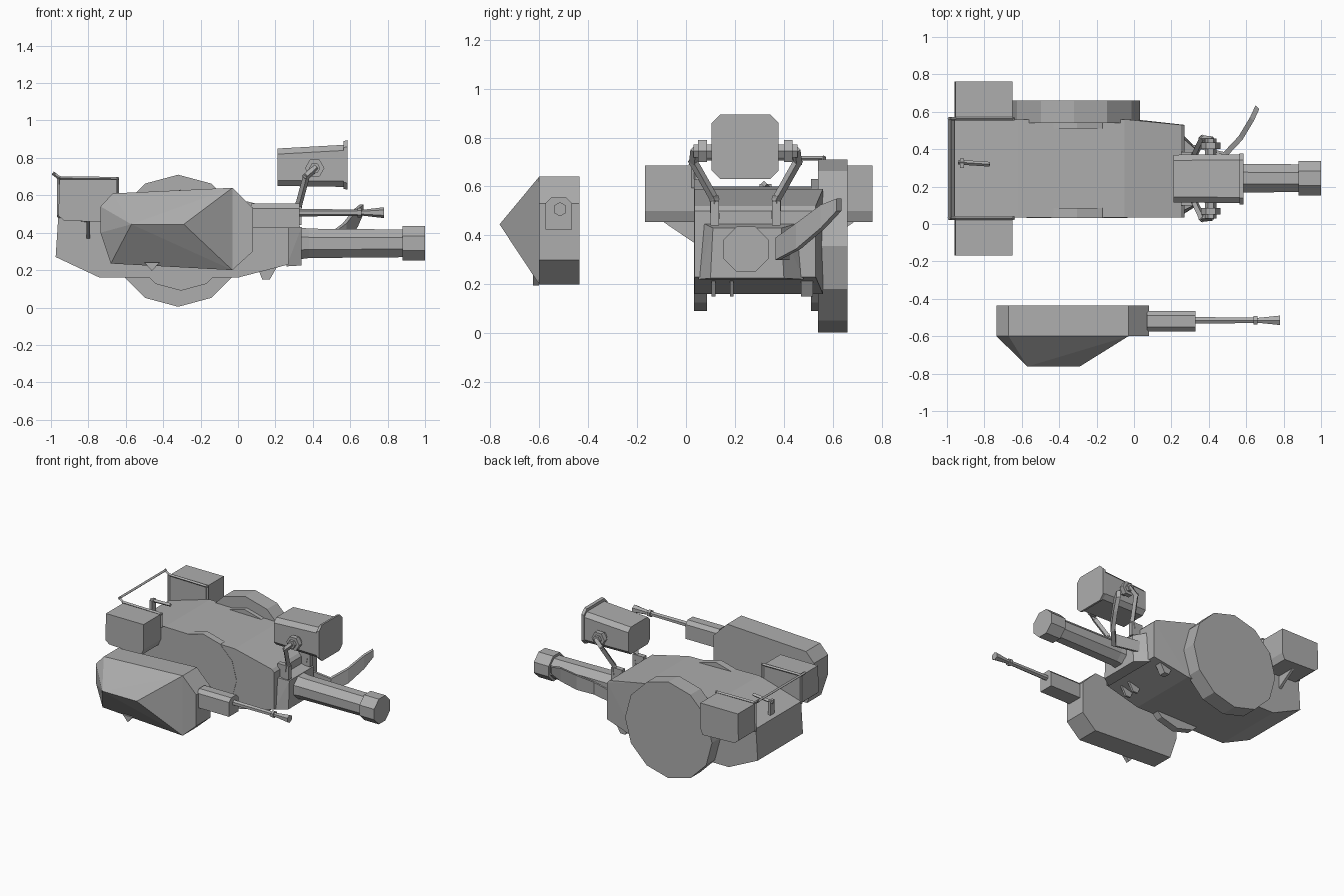
import bpy
import bmesh
from math import cos, sin, pi
from mathutils import Vector

cube = bpy.data.objects.get("Cube")
if cube:
    bpy.data.objects.remove(cube, do_unlink=True)

grey = bpy.data.materials.new("plain_grey")
grey.use_nodes = True
COLOR = (0.42, 0.42, 0.42, 1)
grey.diffuse_color = COLOR
grey.node_tree.nodes["Principled BSDF"].inputs["Base Color"].default_value = COLOR

MID = 0.2975  # centre plane of the hull


def flip(points):
    return [(x, 2 * MID - y, z) for x, y, z in points]


def solid(name, *groups):
    """Join convex solids, each given by its corner points."""
    mesh = bpy.data.meshes.new(name)
    bm = bmesh.new()
    for pts in groups:
        part = bmesh.new()
        for p in pts:
            part.verts.new(p)
        res = bmesh.ops.convex_hull(part, input=part.verts[:])
        loose = [v for v in part.verts if not v.link_faces]
        bmesh.ops.delete(part, geom=loose, context='VERTS')
        bmesh.ops.dissolve_limit(part, angle_limit=0.01, verts=part.verts[:], edges=part.edges[:])
        bmesh.ops.recalc_face_normals(part, faces=part.faces[:])
        tmp = bpy.data.meshes.new("tmp")
        part.to_mesh(tmp)
        part.free()
        bm.from_mesh(tmp)
        bpy.data.meshes.remove(tmp)
    bm.to_mesh(mesh)
    bm.free()
    mesh.materials.append(grey)
    obj = bpy.data.objects.new(name, mesh)
    bpy.context.collection.objects.link(obj)
    return obj


def box(x0, x1, y0, y1, z0, z1):
    return [(x, y, z) for x in (x0, x1) for y in (y0, y1) for z in (z0, z1)]


def slab(profile, y0, y1):
    """Extrude an xz profile along y."""
    return [(x, y, z) for y in (y0, y1) for x, z in profile]


def ring(n, r, turn=0.0):
    return [(r * cos(2 * pi * (i + turn) / n), r * sin(2 * pi * (i + turn) / n)) for i in range(n)]


def disc(n, cx, cz, r, y0, y1):
    return slab([(cx + a, cz + b) for a, b in ring(n, r)], y0, y1)


def tube(n, cy, cz, x0, x1, r0, r1):
    return [(x, cy + a, cz + b) for x, r in ((x0, r0), (x1, r1)) for a, b in ring(n, r, 0.5)]


def rods(path, r):
    """Square rods following a path."""
    out = []
    for p, q in zip(path, path[1:]):
        p, q = Vector(p), Vector(q)
        d = (q - p).normalized()
        u = d.orthogonal().normalized()
        v = d.cross(u)
        out.append([e + (u * a + v * b) * r for e in (p - d * r, q + d * r)
                    for a in (-1, 1) for b in (-1, 1)])
    return out


# Hull
hull_side = [(-.975, .27), (-.96, .50), (-.62, .60), (-.05, .59), (.25, .52),
             (.27, .50), (.27, .23), (0, .16), (-.74, .16)]
solid("hull", [(x, y - (.03 if x > .2 and y > .5 else 0), z)
               for x, y, z in slab(hull_side, .035, .56)])

# Drum on the left side, with bearing rings set into the hull sides
solid("side_drum", disc(12, -.32, .357, .353, .54, .66))
solid("bearing_rings", disc(12, -.305, .36, .27, .51, .56), disc(12, -.305, .36, .27, .033, .085))

# Main gun
solid("gun_mantlet", [(.26, .05, .22), (.26, .48, .22), (.26, .07, .45), (.26, .46, .45),
                      (.34, .10, .225), (.34, .40, .225), (.34, .11, .43), (.34, .39, .43)])
solid("main_barrel", tube(8, .245, .343, .33, .38, .092, .085),
      tube(8, .245, .343, .38, .90, .085, .08))
solid("main_muzzle", tube(8, .245, .343, .88, 1.0, .1, .1))

# Detached side pod with a faceted outer face
outline = [(-.735, .54), (-.67, .61), (-.03, .64), (.08, .53),
           (.08, .30), (-.03, .20), (-.68, .235), (-.735, .40)]
ridge = [(-.57, -.762, .445), (-.29, -.762, .445)]
cap = [(x, -.6, z) for x, z in outline if x < 0]
solid("side_pod", slab(outline, -.6, -.435), cap + ridge)
solid("pod_foot", slab([(-.5, .24), (-.42, .24), (-.46, .195)], -.625, -.6))
collar = [(-.575, .425), (-.575, .53), (-.55, .555), (-.49, .555), (-.465, .53), (-.465, .425)]
solid("pod_gun_block", [(x, y, z) for x in (.07, .33) for y, z in collar])
solid("pod_gun_barrel", tube(6, -.515, .507, .32, .66, .02, .017),
      tube(6, -.515, .507, .64, .66, .026, .026),
      tube(6, -.515, .507, .66, .78, .015, .029))

# Rear stowage boxes with braces
bin_side = [(-.955, .685), (-.65, .685), (-.65, .50), (-.67, .455), (-.93, .465), (-.96, .49)]
bin_right = slab(bin_side, -.168, .032)
solid("rear_boxes", bin_right, flip(bin_right))
brace = [(x, y, z) for x in (-.81, -.79) for y, z in ((-.1, .46), (.04, .46), (.04, .365))]
solid("box_braces", brace, flip(brace))

# Rear rail
side_rail = [(-.645, .032, .60), (-.645, .032, .688), (-.955, .032, .692), (-.985, .032, .715)]
back_post = [(-.957, .032, .69), (-.957, .032, .49), (-.80, .032, .465)]
solid("rear_rail", *rods(side_rail, .007), *rods(flip(side_rail), .007),
      *rods(back_post, .007), *rods(flip(back_post), .007),
      *rods([side_rail[-1], flip(side_rail)[-1]], .007))
solid("roof_latch", *rods([(-.93, .33, .60), (-.78, .32, .61)], .009),
      box(-.93, -.91, .30, .35, .5, .61))

# Sight housing with a front rim
def housing(x, y0, y1, z0, z1, c):
    return [(x, y, z) for y, z in ((y0 + c, z0), (y1 - c, z0), (y1, z0 + c), (y1, z1 - c),
                                   (y1 - c, z1), (y0 + c, z1), (y0, z1 - c), (y0, z0 + c))]


solid("sight_housing",
      housing(.21, .115, .37, .65, .85, .03) + housing(.57, .112, .373, .645, .87, .03),
      housing(.565, .105, .378, .635, .89, .035) + housing(.585, .105, .378, .63, .895, .035))

# Yoke that carries the sight
knob = disc(6, .41, .745, .052, .05, .085)
axle = disc(6, .41, .745, .03, .03, .13)
arm = [(.41, .035, .742), (.365, .03, .70), (.325, .115, .55), (.315, .118, .48)]
foot = box(.25, .34, .10, .135, .44, .54)


def about_sight(points):
    return [(x, .486 - y, z) for x, y, z in points]


yoke = [knob, axle, foot] + rods(arm, .013)
solid("sight_yoke", *yoke, *[about_sight(p) for p in yoke])

# Curved guard plate beside the barrel: x, y, bottom, top
guard = [(.30, .42, .30, .38), (.49, .375, .30, .39), (.57, .46, .345, .45),
         (.63, .56, .43, .525), (.66, .625, .50, .55)]
plates = [[(x + d, y - d, z) for x, y, lo, hi in pair for z in (lo, hi) for d in (-.01, .01)]
          for pair in zip(guard, guard[1:])]
solid("guard_plate", *plates)

# Small tabs under the nose
tab = [(.11, .2), (.13, .15), (.17, .15), (.21, .22)]
solid("nose_tabs", *[slab(tab, y, y + w) for y, w in ((.105, .015), (.18, .015), (.47, .05))])
